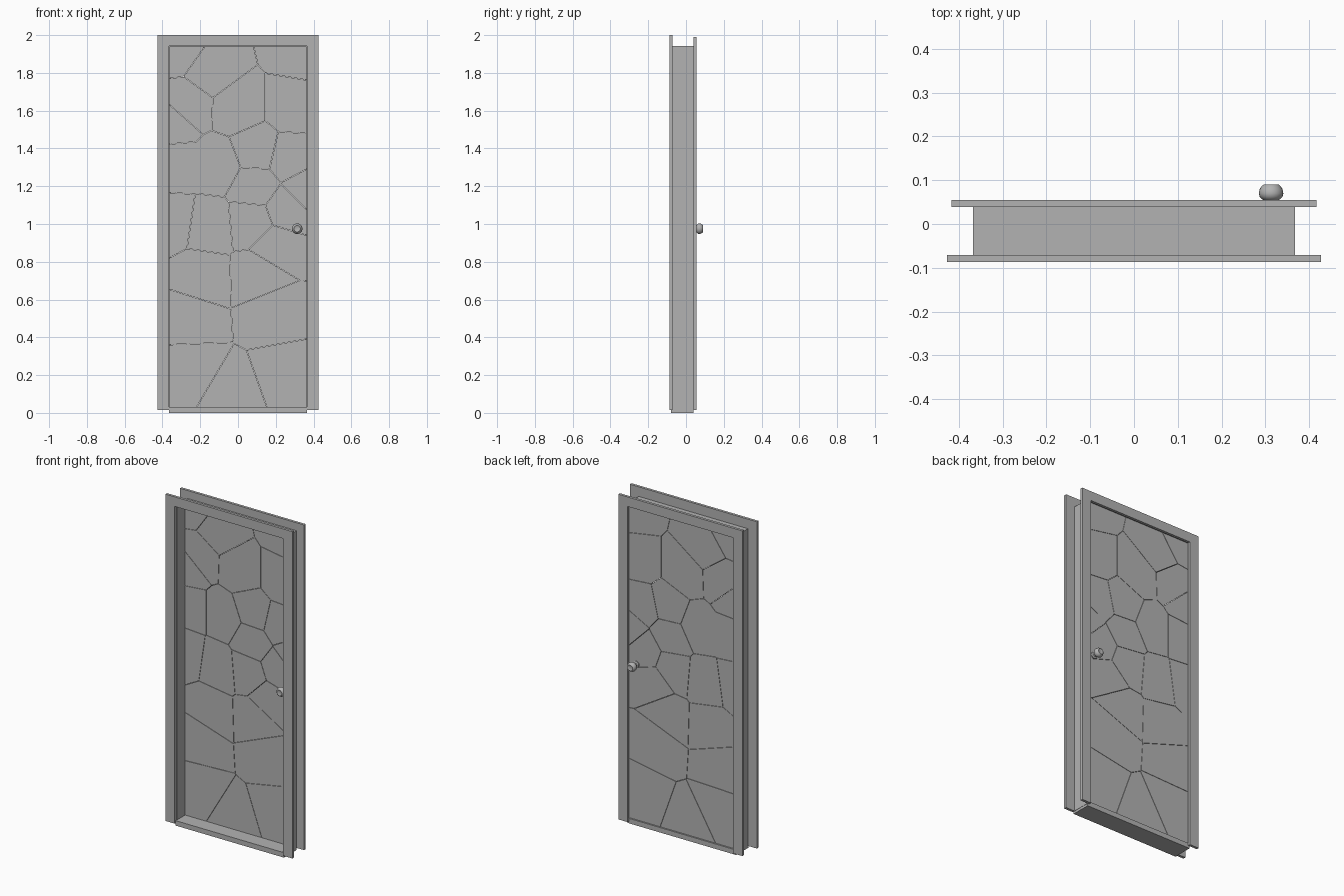
import bpy, bmesh, math
from mathutils import Vector

if "Cube" in bpy.data.objects:
    bpy.data.objects.remove(bpy.data.objects["Cube"])

grey = bpy.data.materials.new("mid_grey")
grey.diffuse_color = (0.45, 0.45, 0.45, 1)
grey.use_nodes = True
grey.node_tree.nodes["Principled BSDF"].inputs["Base Color"].default_value = grey.diffuse_color


def finish(name, bm):
    bmesh.ops.recalc_face_normals(bm, faces=bm.faces)
    me = bpy.data.meshes.new(name)
    bm.to_mesh(me)
    bm.free()
    me.materials.append(grey)
    ob = bpy.data.objects.new(name, me)
    bpy.context.collection.objects.link(ob)
    return ob


def prism(bm, pts, y0, y1):
    """Extrude an x-z outline from y0 to y1."""
    a = [bm.verts.new((x, y0, z)) for x, z in pts]
    b = [bm.verts.new((x, y1, z)) for x, z in pts]
    n = len(pts)
    bm.faces.new(a)
    bm.faces.new(b[::-1])
    for i in range(n):
        j = (i + 1) % n
        bm.faces.new((a[i], b[i], b[j], a[j]))


def arch(name, wo, wi, top_o, top_i, bottom, y0, y1):
    """Door surround: two legs and a head, open at the bottom."""
    bm = bmesh.new()
    prism(bm, [(-wo, bottom), (-wo, top_o), (wo, top_o), (wo, bottom),
               (wi, bottom), (wi, top_i), (-wi, top_i), (-wi, bottom)], y0, y1)
    return finish(name, bm)


def box(name, x, z0, z1, y0, y1):
    bm = bmesh.new()
    prism(bm, [(-x, z0), (x, z0), (x, z1), (-x, z1)], y0, y1)
    return finish(name, bm)


# Surround: front casing, back casing, thin jamb between them, sill
arch("front_casing", 0.427, 0.365, 2.0, 1.942, 0.014, -0.087, -0.071)
arch("back_casing", 0.417, 0.355, 1.99, 1.932, 0.014, 0.039, 0.055)
arch("jamb", 0.367, 0.362, 1.942, 1.937, 0.014, -0.071, 0.039)
box("sill", 0.365, 0.0, 0.03, -0.08, 0.039)

# Door leaf: panel broken into shards around these seed points (x, z)
seeds = [(-.31, 1.93), (-.14, 1.81), (-.27, 1.63), (-.35, 1.54), (0.0, 1.62),
         (.34, 1.92), (.29, 1.62), (.27, 1.35), (.10, 1.39), (-.11, 1.31),
         (-.33, 1.31), (-.35, 1.02), (-.15, 0.99), (.09, 1.20), (.07, 1.01),
         (.26, 1.08), (.36, 1.18), (.20, 0.88), (.11, 0.73), (-.19, 0.72),
         (-.26, 0.50), (-.25, 0.23), (.19, 0.53), (-.03, 0.10), (.25, 0.20)]


def clip(poly, point, normal):
    """Keep the part of a polygon behind the line through point."""
    out = []
    for i, p in enumerate(poly):
        q = poly[(i + 1) % len(poly)]
        dp, dq = (p - point).dot(normal), (q - point).dot(normal)
        if dp <= 0:
            out.append(p)
        if dp * dq < 0:
            out.append(p.lerp(q, dp / (dp - dq)))
    return out


pts = [Vector(s) for s in seeds]
gap = 0.001
bm = bmesh.new()
for s in pts:
    poly = [Vector(c) for c in ((-.362, .03), (.362, .03), (.362, 1.937), (-.362, 1.937))]
    for t in pts:
        if t is not s:
            n = (t - s).normalized()
            poly = clip(poly, (s + t) / 2 - n * gap, n)
    if len(poly) > 2:
        prism(bm, poly, 0.01, 0.03)
finish("door_panel_shards", bm)

# Knobs: one turned profile (radius, distance from the door), on both sides
profile = [(0.0, 0.0), (.020, 0.0), (.020, .006), (.011, .010), (.011, .022),
           (.020, .026), (.026, .032), (.028, .040), (.026, .050), (.021, .057),
           (.017, .060), (.013, .058), (0.0, .058)]
for name, y, side in (("back_knob", .03, 1), ("front_knob", .01, -1)):
    bm = bmesh.new()
    vs = [bm.verts.new((0.313 + r, y + side * d, 0.975)) for r, d in profile]
    es = [bm.edges.new(e) for e in zip(vs, vs[1:])]
    bmesh.ops.spin(bm, geom=vs + es, cent=(0.313, y, 0.975), axis=(0, 1, 0),
                   angle=2 * math.pi, steps=24)
    bmesh.ops.remove_doubles(bm, verts=bm.verts, dist=1e-5)
    ob = finish(name, bm)
    bpy.context.view_layer.objects.active = ob
    ob.select_set(True)
    bpy.ops.object.shade_smooth_by_angle(angle=math.radians(40))
    ob.select_set(False)
